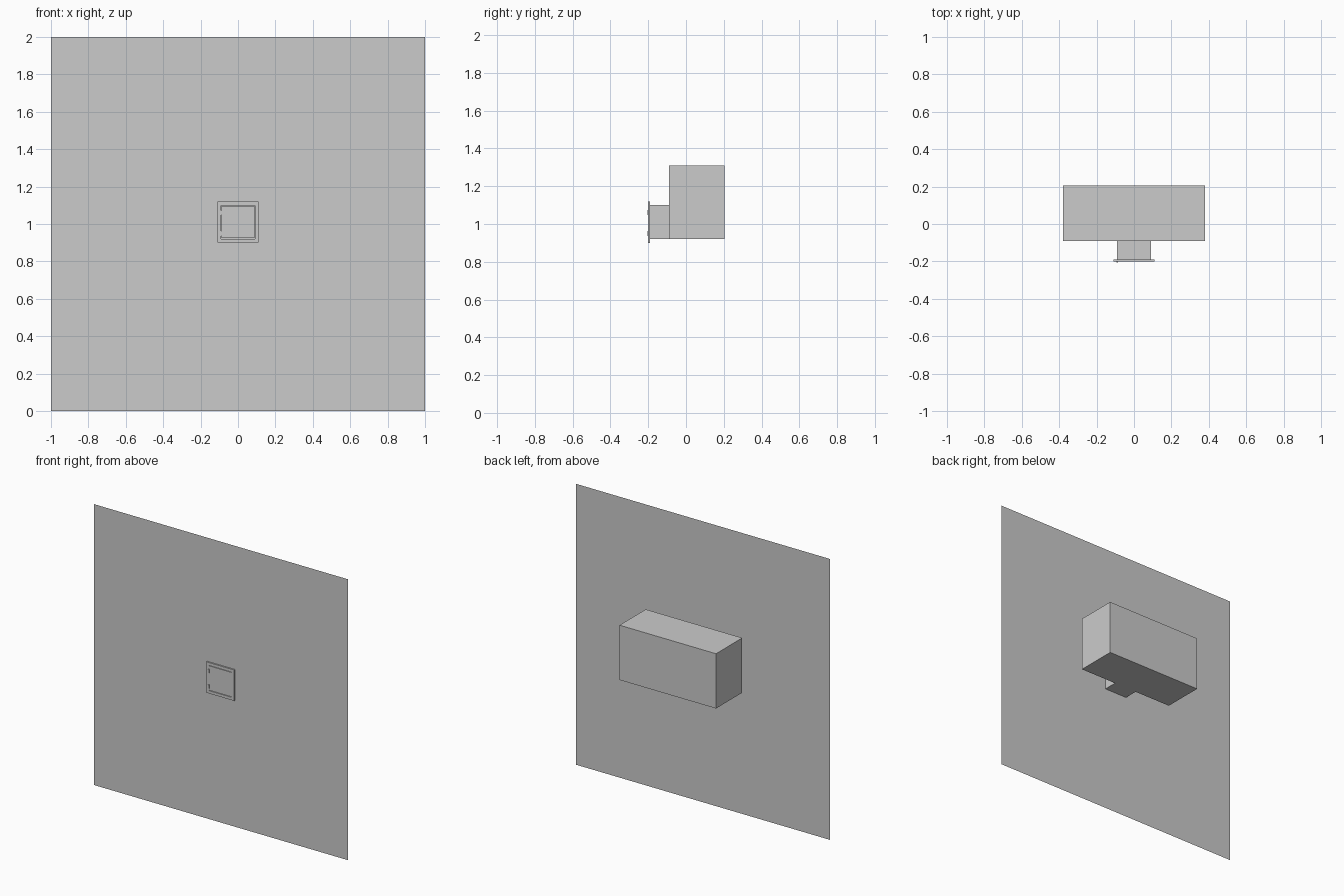
import bpy, bmesh

if "Cube" in bpy.data.objects:
    bpy.data.objects.remove(bpy.data.objects["Cube"])

WALL_Y = -0.19           # plane of the wall
CZ = 1.01                # height of the hatch centre
HALF = 0.09              # half size of the opening
FLOOR, CEILING = 0.92, 1.31


def finish(bm, name):
    bmesh.ops.remove_doubles(bm, verts=bm.verts, dist=1e-5)
    mesh = bpy.data.meshes.new(name)
    bm.to_mesh(mesh)
    bm.free()
    obj = bpy.data.objects.new(name, mesh)
    bpy.context.collection.objects.link(obj)
    return obj


def rect(x0, x1, z0, z1):
    return [(x0, z0), (x1, z0), (x1, z1), (x0, z1)]


def ring(bm, outer, inner, y):
    # flat four-sided ring between two rectangles in an xz plane
    o = [bm.verts.new((x, y, z)) for x, z in outer]
    i = [bm.verts.new((x, y, z)) for x, z in inner]
    for a in range(4):
        b = (a + 1) % 4
        if (o[a].co - o[b].co).length and (i[a].co - o[a].co).length + (i[b].co - o[b].co).length > 1e-6:
            pts = [v for v in (o[a], o[b], i[b], i[a])]
            bm.faces.new(pts)


def tube(bm, loop, y0, y1):
    # four side walls joining two depths
    p = [bm.verts.new((x, y0, z)) for x, z in loop]
    q = [bm.verts.new((x, y1, z)) for x, z in loop]
    for a in range(4):
        b = (a + 1) % 4
        bm.faces.new((p[a], q[a], q[b], p[b]))


def box(name, x0, x1, y0, y1, z0, z1):
    bm = bmesh.new()
    bmesh.ops.create_cube(bm, size=1)
    for v in bm.verts:
        v.co = (x1 if v.co.x > 0 else x0,
                y1 if v.co.y > 0 else y0,
                z1 if v.co.z > 0 else z0)
    return finish(bm, name)


opening = rect(-HALF, HALF, CZ - HALF, CZ + HALF)

# wall sheet with a square opening
bm = bmesh.new()
ring(bm, rect(-1, 1, 0, 2), opening, WALL_Y)
finish(bm, "wall")

# raised frame around the opening
bm = bmesh.new()
frame = rect(-0.11, 0.11, CZ - 0.11, CZ + 0.11)
ring(bm, frame, opening, -0.2)
tube(bm, frame, -0.2, WALL_Y)
tube(bm, opening, WALL_Y, -0.2)
bmesh.ops.remove_doubles(bm, verts=bm.verts, dist=1e-5)
finish(bm, "hatch_frame")

# short passage behind the hatch
bm = bmesh.new()
tube(bm, opening, WALL_Y, -0.09)
finish(bm, "passage")

# wide hidden chamber, its front wall pierced by the passage
bm = bmesh.new()
shell = rect(-0.38, 0.38, FLOOR, CEILING)
tube(bm, shell, -0.09, 0.205)
bm.faces.new([bm.verts.new((x, 0.205, z)) for x, z in reversed(shell)])
for part in (rect(-0.38, -HALF, FLOOR, CEILING),
             rect(HALF, 0.38, FLOOR, CEILING),
             rect(-HALF, HALF, CZ + HALF, CEILING)):
    bm.faces.new([bm.verts.new((x, -0.09, z)) for x, z in part])
finish(bm, "chamber")

# door closing the opening, with a thin gap all round
box("hatch_door", -0.087, 0.087, -0.2, -0.19, CZ - 0.086, CZ + 0.087)

# two small hinges on the left edge
for name, z in (("lower_hinge", 0.95), ("upper_hinge", 1.06)):
    box(name, -0.093, -0.086, -0.205, -0.198, z - 0.013, z + 0.013)
